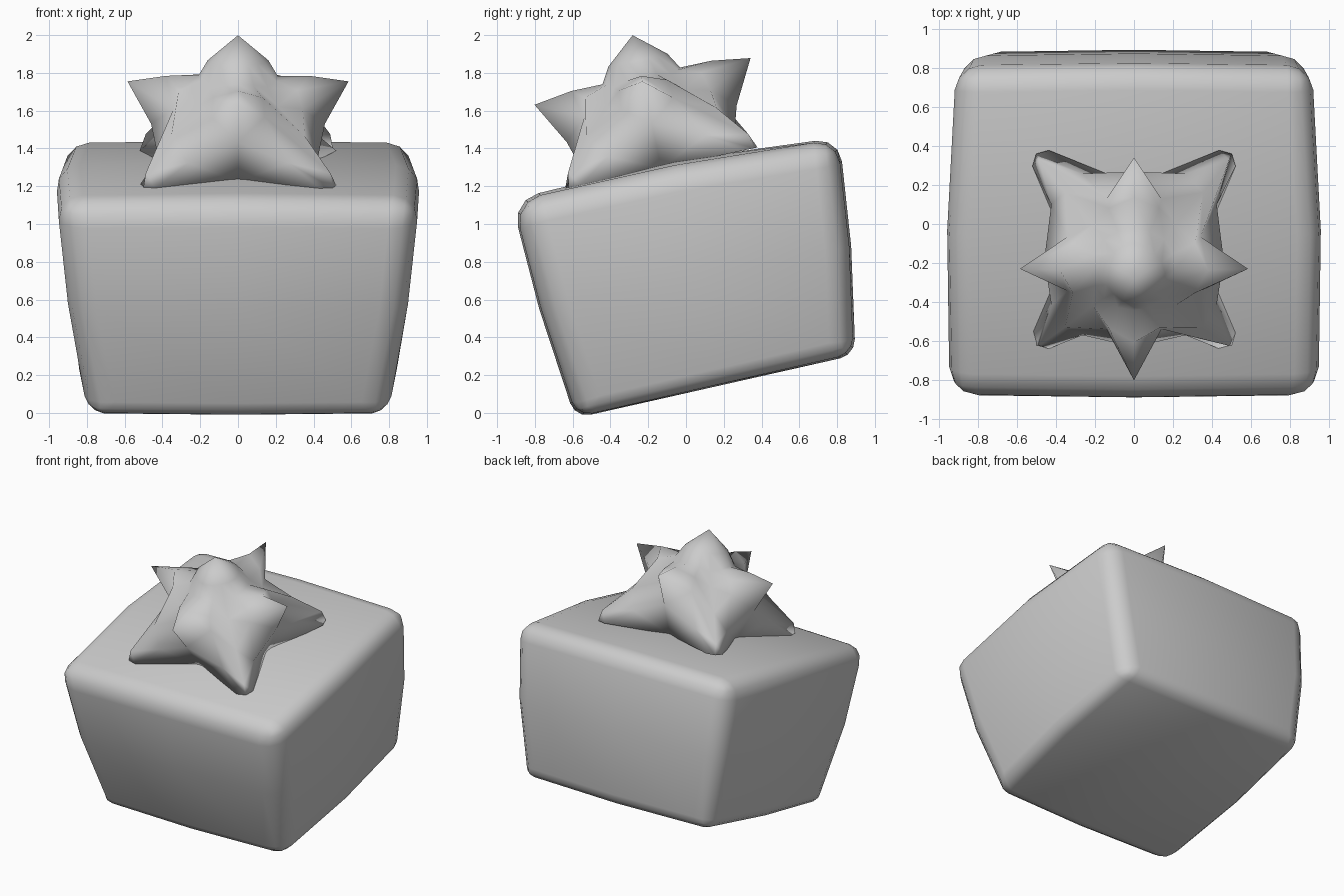
import bpy, bmesh
from math import cos, sin, radians
from mathutils import Matrix

if "Cube" in bpy.data.objects:
    bpy.data.objects.remove(bpy.data.objects["Cube"])


def make_object(name, bm):
    bmesh.ops.recalc_face_normals(bm, faces=bm.faces[:])
    for f in bm.faces:
        f.smooth = True
    mesh = bpy.data.meshes.new(name)
    bm.to_mesh(mesh)
    bm.free()
    ob = bpy.data.objects.new(name, mesh)
    bpy.context.collection.objects.link(ob)
    return ob


# Gift box: tilted, bulging cube, one cut per side, rounded edges
bm = bmesh.new()
bmesh.ops.create_cube(bm, size=2)
bmesh.ops.subdivide_edges(bm, edges=bm.edges[:], cuts=1, use_grid_fill=True)
weight = bm.edges.layers.float.new("bevel_weight_edge")
for e in bm.edges:
    mid = (e.verts[0].co + e.verts[1].co) / 2
    if sum(abs(c) > 0.9 for c in mid) == 2:
        e[weight] = 0.55 if mid.z < -0.9 else (1.0 if mid.y < 0 else 0.85)

# corner half-width, y and z, keyed by (front/back, bottom/top)
corners = {(-1, -1): (0.79, -0.575, -0.02), (1, -1): (0.80, 0.885, 0.315),
           (-1, 1): (0.96, -0.915, 1.12), (1, 1): (0.92, 0.80, 1.45)}
for v in bm.verts:
    u, d, h = v.co
    x = y = z = 0
    for (sd, sh), (cx, cy, cz) in corners.items():
        k = (1 + sd * d) * (1 + sh * h) / 4
        x, y, z = x + k * cx, y + k * cy, z + k * cz
    mx, my, mz = 1 - u * u, 1 - d * d, 1 - h * h
    x += 0.035 * my + 0.025 * mz * (1 - my)
    y += d * (0.012 * mx + 0.02 * mz)
    z += 0.045 * my * (h > 0) * (0.5 + 0.5 * mx) + 0.008 * h * mx
    v.co = (u * x, y, z)
box = make_object("gift_box", bm)
bev = box.modifiers.new("rounded_edges", 'BEVEL')
bev.limit_method = 'WEIGHT'
bev.width = 0.15
bev.segments = 3

# Bow: star with four raised points, four low points and a peak
# profiles as (radius, angle from raised point, height), top to bottom
raised = [(0.16, 0, 0.565), (0.21, 0, 0.48), (0.38, 0, 0.48),
          (0.585, 0, 0.45), (0.46, 0, 0.22), (0.34, 0, -0.02)]
between = [(0.155, 22.5, 0.565), (0.215, 22.5, 0.47), (0.34, 22.5, 0.43),
           (0.37, 22.5, 0.33), (0.50, 32, 0.10), (0.68, 40, -0.02)]
low = [(0.15, 45, 0.565), (0.22, 45, 0.45), (0.30, 45, 0.36),
       (0.50, 45, 0.23), (0.69, 45, 0.06), (0.71, 45, -0.02)]
mirrored = [(r, 90 - a, h) for r, a, h in between]

bm = bmesh.new()
columns = []
for quarter in range(4):
    for profile in (raised, between, low, mirrored):
        column = []
        for r, a, h in profile:
            t = radians(a + 90 * quarter)
            column.append(bm.verts.new((r * cos(t), r * sin(t), h)))
        columns.append(column)
peak = bm.verts.new((0, 0, 0.70))
base = bm.verts.new((0, 0, -0.02))
for i, a in enumerate(columns):
    b = columns[(i + 1) % len(columns)]
    bm.faces.new((peak, a[0], b[0]))
    bm.faces.new((base, b[-1], a[-1]))
    for j in range(len(a) - 1):
        bm.faces.new((a[j], a[j + 1], b[j + 1], b[j]))
bow = make_object("bow", bm)
bow.matrix_world = Matrix.Translation((0, -0.135, 1.315)) @ Matrix.Rotation(radians(12.2), 4, 'X')
